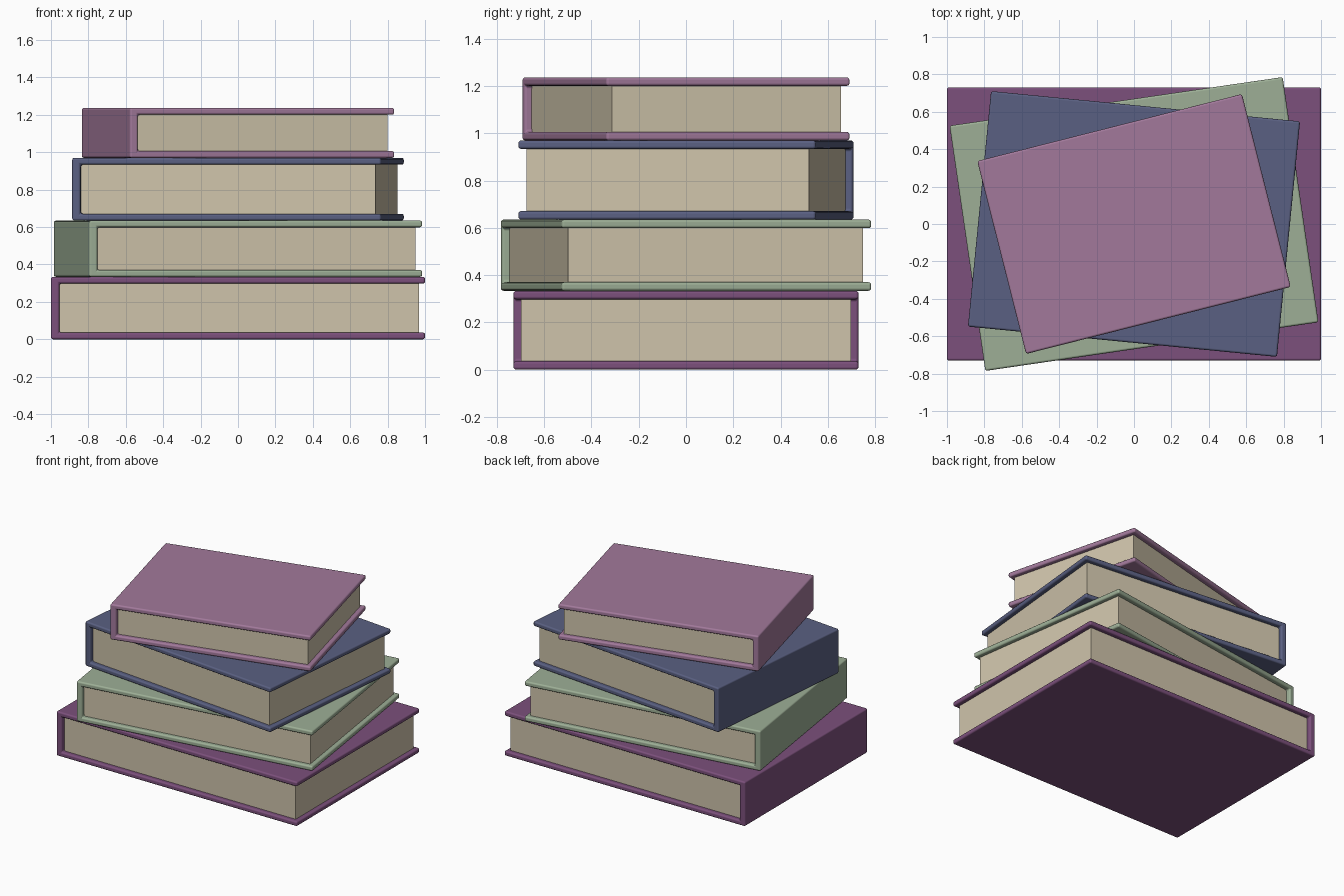
import bpy, bmesh, math
from mathutils import Matrix

if "Cube" in bpy.data.objects:
    bpy.data.objects.remove(bpy.data.objects["Cube"])


def material(name, rgb):
    """Flat colour given as sRGB 0-255, stored as linear."""
    m = bpy.data.materials.new(name)
    lin = [((c / 255 + 0.055) / 1.055) ** 2.4 for c in rgb]
    m.diffuse_color = (*lin, 1)
    m.use_nodes = True
    m.node_tree.nodes["Principled BSDF"].inputs["Base Color"].default_value = m.diffuse_color
    return m


PAPER = material("paper cream", (207, 196, 171))
COVER = 0.036   # board thickness
SPINE = 0.045   # spine thickness
INSET = 0.032   # how far the boards overhang the pages


def prism(name, profile, depth, mat, place):
    """Extrude an x-z profile along y, centred on y = 0."""
    bm = bmesh.new()
    face = bm.faces.new([bm.verts.new((x, -depth / 2, z)) for x, z in profile])
    ext = bmesh.ops.extrude_face_region(bm, geom=[face])
    moved = [v for v in ext["geom"] if isinstance(v, bmesh.types.BMVert)]
    bmesh.ops.translate(bm, verts=moved, vec=(0, depth, 0))
    bmesh.ops.recalc_face_normals(bm, faces=bm.faces)
    mesh = bpy.data.meshes.new(name)
    bm.to_mesh(mesh)
    bm.free()
    mesh.materials.append(mat)
    obj = bpy.data.objects.new(name, mesh)
    bpy.context.collection.objects.link(obj)
    obj.matrix_world = place
    return obj


def book(label, width, depth, z0, z1, angle, mat):
    h, w = z1 - z0, width / 2
    place = Matrix.Translation((0, 0, z0)) @ Matrix.Rotation(math.radians(angle), 4, "Z")

    # C-shaped cover: two boards joined by the spine
    c_shape = [(-w, 0), (w, 0), (w, COVER), (-w + SPINE, COVER),
               (-w + SPINE, h - COVER), (w, h - COVER), (w, h), (-w, h)]
    cover = prism(label + "_cover", c_shape, depth, mat, place)
    bev = cover.modifiers.new("rounded edges", "BEVEL")
    bev.width = 0.012
    bev.segments = 3
    bev.limit_method = "ANGLE"
    bev.harden_normals = True
    bpy.context.view_layer.objects.active = cover
    cover.select_set(True)
    bpy.ops.object.shade_smooth_by_angle(angle=math.radians(40))
    cover.select_set(False)

    # Page block, slightly sunk into the cover
    a, b = -w + SPINE - 0.005, w - INSET
    lo, hi = COVER - 0.004, h - COVER + 0.004
    prism(label + "_pages", [(a, lo), (b, lo), (b, hi), (a, hi)],
          depth - 2 * INSET, PAPER, place)


# Stack from the bottom up: width, depth, bottom, top, turn, colour
book("bottom_book", 2.00, 1.46, 0.0, 0.334, 0, material("plum", (124, 80, 124)))
book("second_book", 1.80, 1.325, 0.334, 0.635, 8.3, material("sage green", (157, 175, 150)))
book("third_book", 1.66, 1.265, 0.635, 0.970, -5.6, material("slate blue", (90, 96, 130)))
book("top_book", 1.46, 1.064, 0.970, 1.237, 14.2, material("mauve", (162, 121, 155)))
